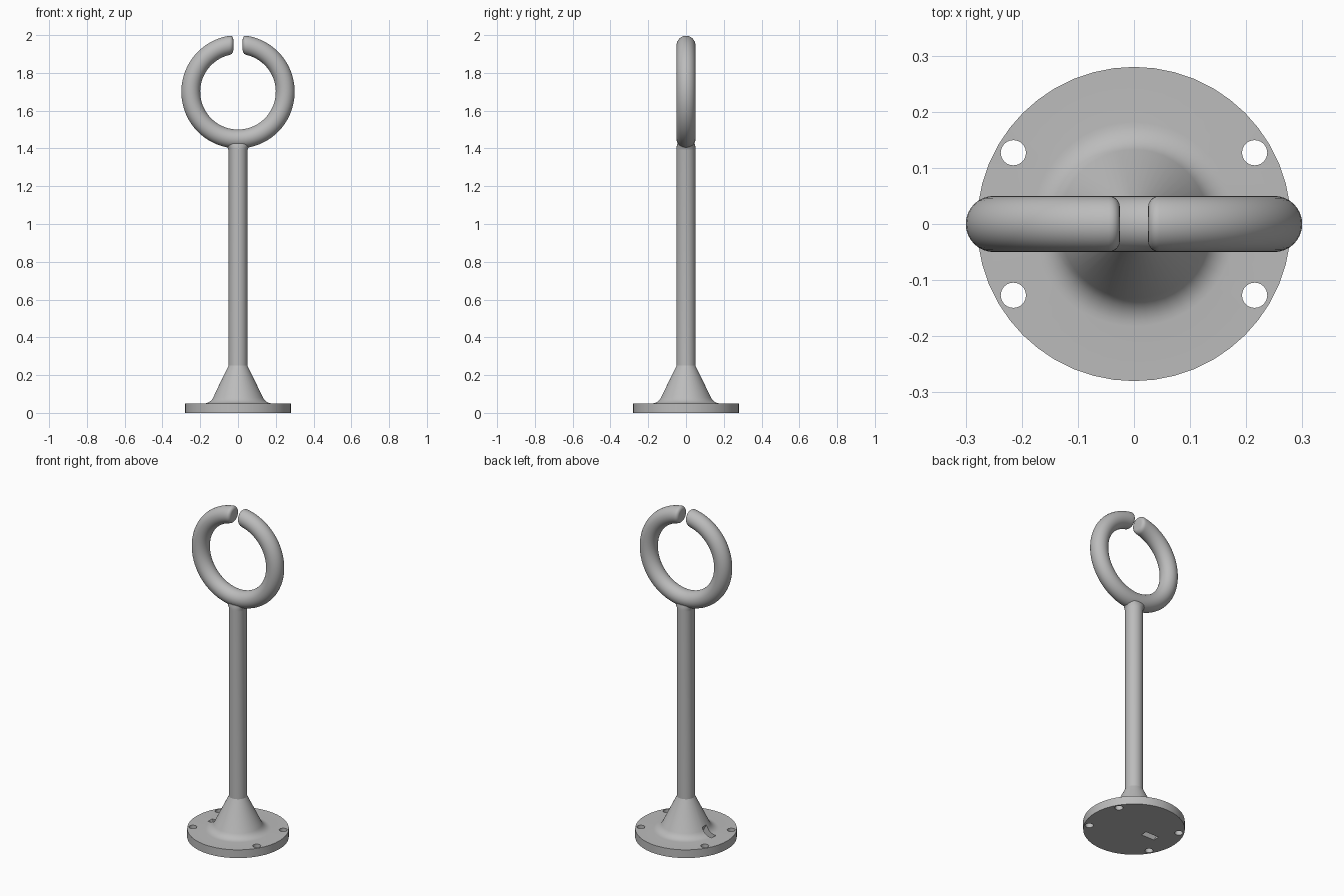
import bpy
import bmesh
from math import sin, cos, pi, sqrt, radians

if "Cube" in bpy.data.objects:
    bpy.data.objects.remove(bpy.data.objects["Cube"], do_unlink=True)

STEEL = (0.5, 0.5, 0.5, 1)
steel = bpy.data.materials.new("grey steel")
steel.use_nodes = True
steel.diffuse_color = STEEL
steel.node_tree.nodes["Principled BSDF"].inputs["Base Color"].default_value = STEEL


def skin(name, loops):
    """Closed solid through a list of matching point loops."""
    bm = bmesh.new()
    rows = [[bm.verts.new(p) for p in loop] for loop in loops]
    n = len(rows[0])
    for a, b in zip(rows, rows[1:]):
        for i in range(n):
            j = (i + 1) % n
            bm.faces.new((a[i], a[j], b[j], b[i]))
    bm.faces.new(rows[0])
    bm.faces.new(rows[-1])
    bmesh.ops.recalc_face_normals(bm, faces=bm.faces)
    mesh = bpy.data.meshes.new(name)
    bm.to_mesh(mesh)
    bm.free()
    mesh.materials.append(steel)
    obj = bpy.data.objects.new(name, mesh)
    bpy.context.collection.objects.link(obj)
    return obj


def oval(rx, ry, z, n=48, cx=0, cy=0):
    return [(cx + rx * cos(2 * pi * i / n), cy + ry * sin(2 * pi * i / n), z) for i in range(n)]


def activate(obj):
    bpy.ops.object.select_all(action='DESELECT')
    obj.select_set(True)
    bpy.context.view_layer.objects.active = obj


def cut(obj, cutter):
    mod = obj.modifiers.new("cut", 'BOOLEAN')
    mod.operation = 'DIFFERENCE'
    mod.solver = 'EXACT'
    mod.object = cutter
    activate(obj)
    bpy.ops.object.modifier_apply(modifier=mod.name)
    bpy.data.objects.remove(cutter, do_unlink=True)


def smooth(obj):
    activate(obj)
    bpy.ops.object.shade_smooth_by_angle(angle=radians(35))


# Base: flat flange, fillet and cone
FLANGE_R, FLANGE_H, ROD_R, CONE_TOP = 0.28, 0.05, 0.05, 0.25
profile = [(FLANGE_R, 0), (FLANGE_R, FLANGE_H)]
FILLET, LEAN = 0.055, radians(63.4)
for k in range(7):
    a = LEAN * k / 6
    profile.append((0.182 - FILLET * sin(a), FLANGE_H + FILLET * (1 - cos(a))))
profile.append((ROD_R, CONE_TOP))
base = skin("base_flange", [oval(r, r, z) for r, z in profile])

# Four bolt holes
for sx in (-1, 1):
    for sy in (-1, 1):
        drill = [oval(0.0225, 0.0225, z, 24, sx * 0.215, sy * 0.127) for z in (-0.1, 0.1)]
        cut(base, skin("bolt_hole_cutter", drill))

# Slanted cable slot from the underside out through the cone
slot = []
for z in (-0.05, 0.15):
    shift = -0.55 * z
    slot.append([(shift + x, y, z) for x, y in
                 ((-0.16, -0.02), (-0.07, -0.02), (-0.07, 0.02), (-0.16, 0.02))])
cut(base, skin("cable_slot_cutter", slot))
smooth(base)

# Rod, flaring sideways where it meets the ring
rod = skin("rod", [oval(rx, ry, z) for rx, ry, z in (
    (ROD_R, ROD_R, CONE_TOP), (ROD_R, ROD_R, 1.39), (0.053, ROD_R, 1.4),
    (0.06, 0.049, 1.412), (0.07, 0.046, 1.425))])
smooth(rod)

# Open ring with a narrow gap at the top and rounded upright ends
RING_R, TUBE_R, RING_Z, GAP, ROUND = 0.25, 0.05, 1.7, 0.025, 0.02
SIDES, STEPS, START = 32, 72, 0.25


def end_loop(side, a):
    """Upright section of a rounded ring end; a runs from the tip to the tube."""
    x = GAP + ROUND * (1 - sin(a))
    r = TUBE_R - ROUND + ROUND * sin(pi / 2 - a)
    x = GAP + ROUND * (1 - cos(pi / 2 - a)) if a < 0 else x
    loop = []
    for i in range(SIDES):
        b = 2 * pi * i / SIDES
        reach = RING_R + r * cos(b)
        loop.append((side * x, r * sin(b), RING_Z + sqrt(reach * reach - x * x)))
    return loop


def arc_loop(t):
    loop = []
    for i in range(SIDES):
        b = 2 * pi * i / SIDES
        reach = RING_R + TUBE_R * cos(b)
        loop.append((reach * sin(t), TUBE_R * sin(b), RING_Z + reach * cos(t)))
    return loop


angles = [pi / 2 * k / 5 for k in range(5, -1, -1)]
arc = [arc_loop(START + (2 * pi - 2 * START) * k / STEPS) for k in range(STEPS + 1)]
ring = skin("open_ring", [end_loop(1, a) for a in angles] + arc
            + [end_loop(-1, a) for a in reversed(angles)])
smooth(ring)
